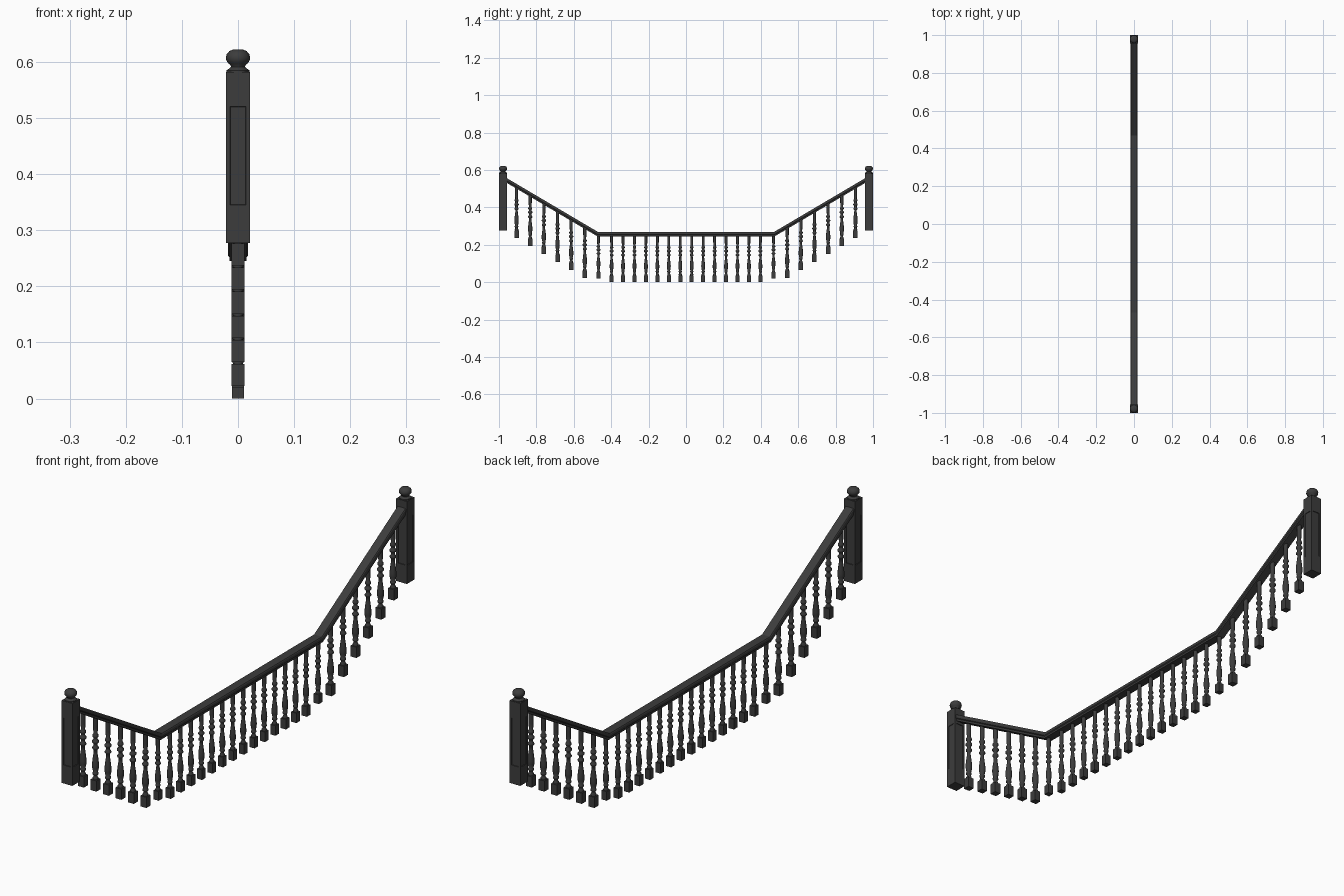
import bpy, bmesh, math
from mathutils import Matrix

cube = bpy.data.objects.get("Cube")
if cube:
    bpy.data.objects.remove(cube, do_unlink=True)

mat = bpy.data.materials.new("charcoal_paint")
mat.use_nodes = True
colour = (0.046, 0.046, 0.046, 1)
mat.diffuse_color = colour
bsdf = mat.node_tree.nodes["Principled BSDF"]
bsdf.inputs["Base Color"].default_value = colour
bsdf.inputs["Roughness"].default_value = 0.6

CORNER, END = 0.468, 0.965        # rail path along y
RAIL_LOW, SLOPE = 0.267, 0.59     # flat rail top, rise of the flights
RAIL_DEPTH = 0.022


def to_mesh(bm, name):
    bmesh.ops.recalc_face_normals(bm, faces=bm.faces)
    mesh = bpy.data.meshes.new(name)
    bm.to_mesh(mesh)
    bm.free()
    mesh.materials.append(mat)
    return mesh


def add_object(name, mesh, location=(0, 0, 0), scale=(1, 1, 1)):
    obj = bpy.data.objects.new(name, mesh)
    obj.location, obj.scale = location, scale
    bpy.context.collection.objects.link(obj)
    return obj


def add_box(bm, half, z0, z1):
    m = Matrix.Translation((0, 0, (z0 + z1) / 2)) @ Matrix.Diagonal(
        (2 * half, 2 * half, z1 - z0, 1))
    return bmesh.ops.create_cube(bm, size=1, matrix=m)["verts"]


def add_lathe(bm, profile, sides):
    rings = []
    for r, z in profile:
        rings.append([bm.verts.new((r * math.cos(a), r * math.sin(a), z))
                      for a in (2 * math.pi * i / sides for i in range(sides))])
    for low, high in zip(rings, rings[1:]):
        for i in range(sides):
            j = (i + 1) % sides
            bm.faces.new((low[i], low[j], high[j], high[i])).smooth = True
    bm.faces.new(rings[0][::-1])
    bm.faces.new(rings[-1])


def baluster_mesh():
    # turned spindle, one unit tall, on a square foot
    bm = bmesh.new()
    add_box(bm, 0.012, 0, 0.15)
    add_lathe(bm, [
        (0.009, 0.15), (0.010, 0.17), (0.007, 0.19), (0.007, 0.21),
        (0.010, 0.22), (0.010, 0.24), (0.008, 0.25), (0.0115, 0.31),
        (0.0118, 0.36), (0.010, 0.43), (0.007, 0.51), (0.006, 0.56),
        (0.011, 0.58), (0.011, 0.60), (0.007, 0.62), (0.007, 0.65),
        (0.012, 0.67), (0.012, 0.69), (0.007, 0.71), (0.007, 0.73),
        (0.0105, 0.75), (0.0105, 0.77), (0.007, 0.79), (0.0085, 0.88),
        (0.0085, 1.04)], 12)
    return to_mesh(bm, "baluster")


def newel_mesh():
    # square post with a sunk panel on each side
    bm = bmesh.new()
    add_box(bm, 0.0218, 0.277, 0.582)
    bm.normal_update()
    sides = [f for f in bm.faces if abs(f.normal.z) < 0.5]
    for f in sides:
        bmesh.ops.inset_individual(bm, faces=[f], thickness=0.011)
        for v in f.verts:
            v.co.z = 0.52 if v.co.z > 0.43 else 0.345
        bmesh.ops.inset_individual(bm, faces=[f], thickness=0.001, depth=-0.002)
    # turned cap and ball
    add_lathe(bm, [
        (0.0205, 0.582), (0.0205, 0.585), (0.016, 0.588), (0.0125, 0.591),
        (0.0135, 0.594), (0.018, 0.598), (0.021, 0.603), (0.0215, 0.608),
        (0.020, 0.614), (0.0155, 0.619), (0.009, 0.622)], 16)
    return to_mesh(bm, "newel_post")


def handrail_mesh():
    # moulded section swept along the path with mitred corners
    half = [(0.016, 0), (0.018, -0.003), (0.018, -0.012),
            (0.0155, -0.015), (0.0155, -RAIL_DEPTH)]
    section = half + [(-x, d) for x, d in reversed(half)]
    angle = math.atan(SLOPE)
    tilt, stretch = math.tan(angle / 2), 1 / math.cos(angle)
    top = RAIL_LOW + SLOPE * (END - CORNER)
    path = [(-END, top, 0, stretch), (-CORNER, RAIL_LOW, tilt, 1),
            (CORNER, RAIL_LOW, -tilt, 1), (END, top, 0, stretch)]
    bm = bmesh.new()
    loops = [[bm.verts.new((x, y + d * ny, z + d * nz)) for x, d in section]
             for y, z, ny, nz in path]
    n = len(section)
    for a, b in zip(loops, loops[1:]):
        for i in range(n):
            j = (i + 1) % n
            bm.faces.new((a[i], a[j], b[j], b[i]))
    bm.faces.new(loops[0])
    bm.faces.new(loops[-1][::-1])
    return to_mesh(bm, "handrail")


add_object("handrail", handrail_mesh())

newel = newel_mesh()
spindle = baluster_mesh()
for label, s in (("front", -1), ("back", 1)):
    add_object(label + "_newel_post", newel, (0, s * 0.978, 0))
    # balusters under the sloping flight
    for i in range(6):
        y = 0.541 + 0.073 * i
        foot = 0.022 + 0.043 * i
        under = RAIL_LOW + SLOPE * (y - CORNER) - 0.025
        add_object(f"{label}_flight_baluster_{i + 1}", spindle,
                   (0, s * y, foot), (1, 1, under - foot))
    # baluster under the bend
    add_object(label + "_corner_baluster", spindle, (0, s * CORNER, 0.02),
               (0.88, 0.88, RAIL_LOW - RAIL_DEPTH - 0.02))

# balusters under the level run
for i in range(14):
    add_object(f"level_baluster_{i + 1}", spindle,
               (0, (i - 6.5) * 0.0612, 0),
               (0.88, 0.88, RAIL_LOW - RAIL_DEPTH))

# keep crisp edges on the turned parts
for mesh in (newel, spindle):
    mesh.set_sharp_from_angle(angle=math.radians(40))
